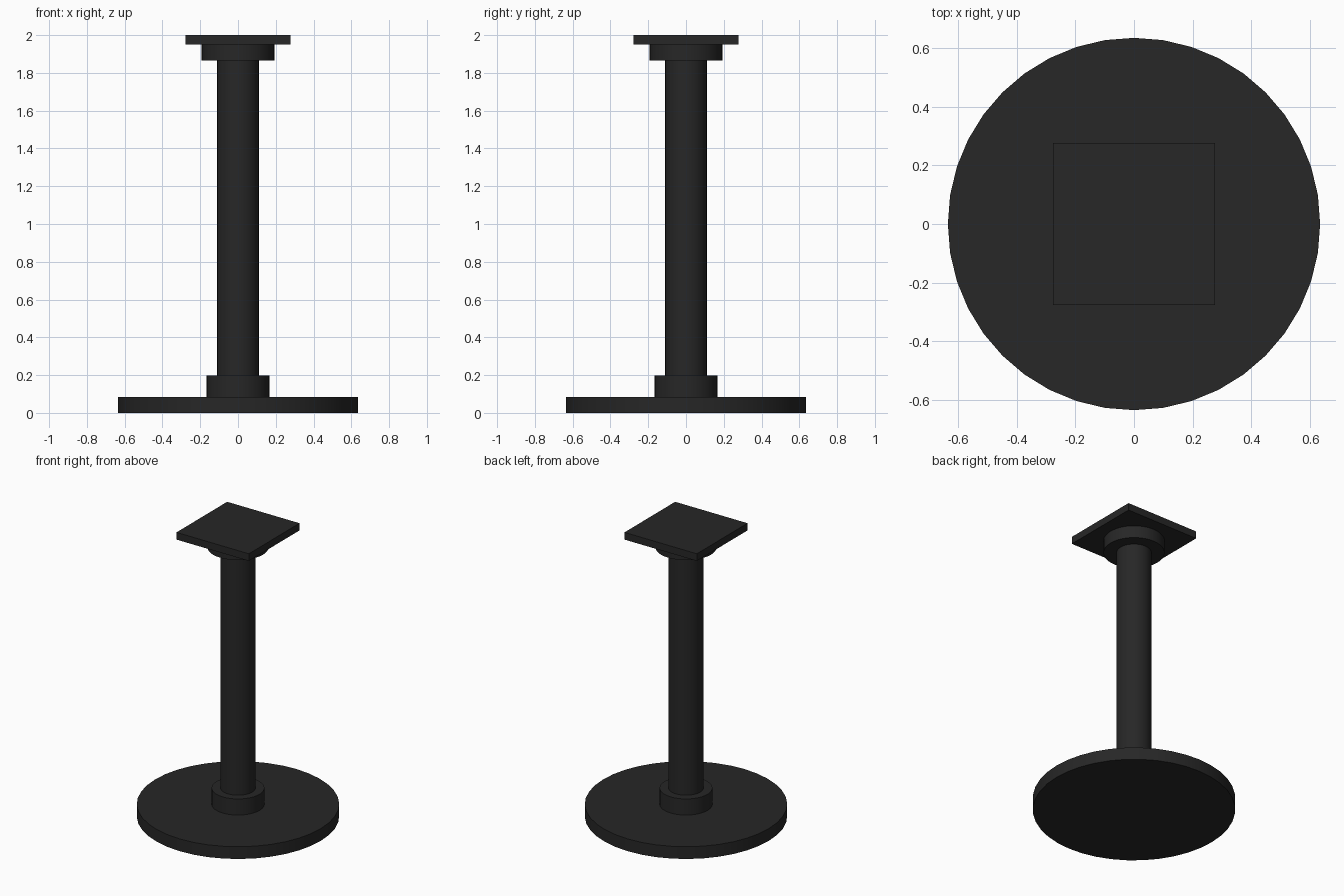
import bpy
from math import radians

if "Cube" in bpy.data.objects:
    bpy.data.objects.remove(bpy.data.objects["Cube"])

black = bpy.data.materials.new("black_metal")
black.diffuse_color = (0.02, 0.02, 0.02, 1)
black.use_nodes = True
black.node_tree.nodes["Principled BSDF"].inputs["Base Color"].default_value = black.diffuse_color


def disc(name, radius, z0, z1, sides=40):
    """Upright cylinder between two heights, smooth sides and sharp rims."""
    bpy.ops.mesh.primitive_cylinder_add(vertices=sides, radius=radius, depth=z1 - z0,
                                        location=(0, 0, (z0 + z1) / 2))
    obj = bpy.context.object
    obj.name = name
    obj.data.materials.append(black)
    bpy.ops.object.shade_smooth_by_angle(angle=radians(30))
    return obj


# Round foot, collar, post and upper flange
disc("base_disc", 0.636, 0.0, 0.085)
disc("lower_collar", 0.166, 0.085, 0.197)
disc("column", 0.11, 0.085, 1.865)
disc("upper_flange", 0.192, 1.865, 1.95)

# Square mounting plate
bpy.ops.mesh.primitive_cube_add(size=1, location=(0, 0, 1.975))
plate = bpy.context.object
plate.name = "top_plate"
plate.scale = (0.555, 0.555, 0.05)
bpy.ops.object.transform_apply(location=False, rotation=False, scale=True)
plate.data.materials.append(black)
